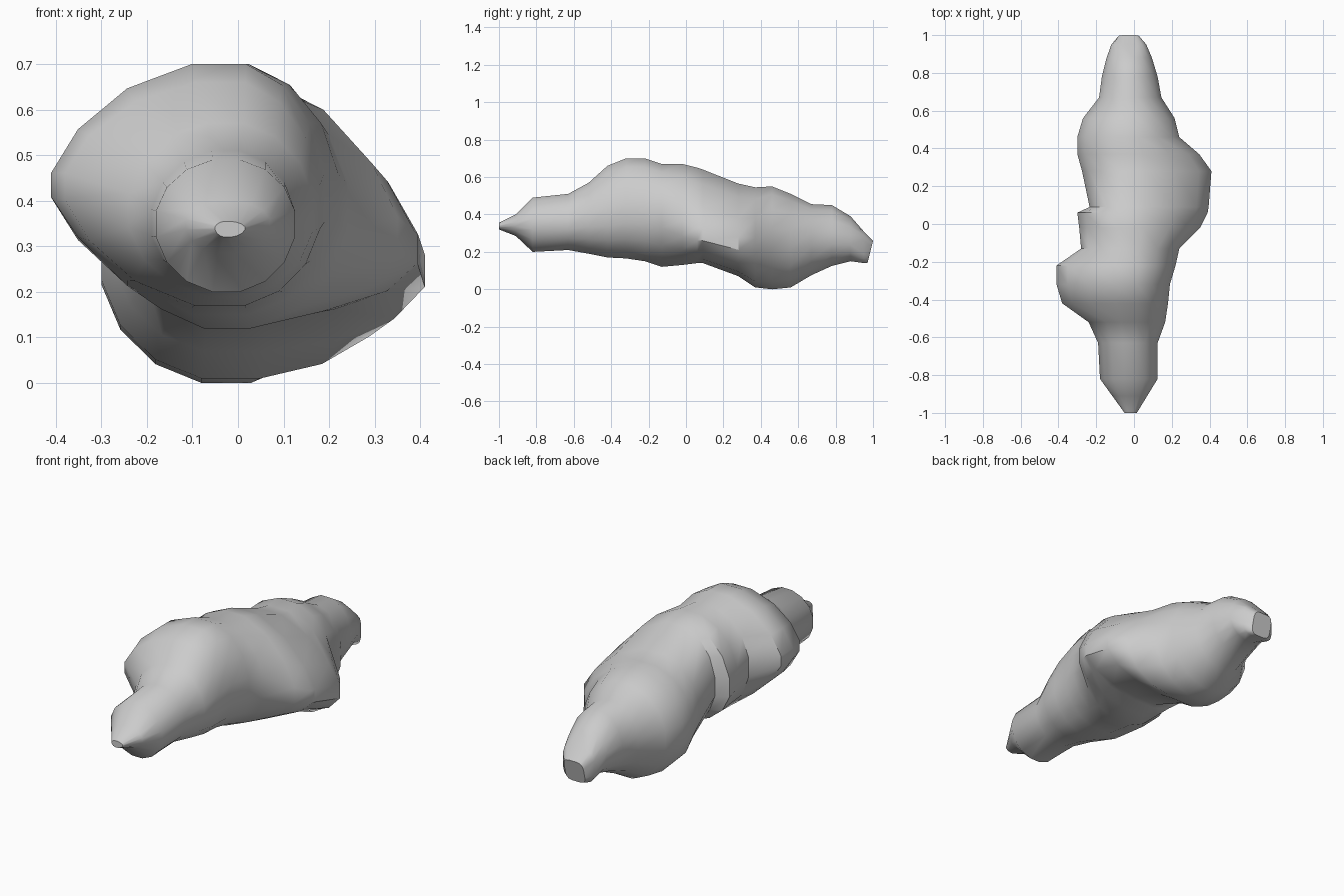
import bpy
import bmesh
from math import sin, cos, pi, radians

default = bpy.data.objects.get("Cube")
if default:
    bpy.data.objects.remove(default, do_unlink=True)

SIDES = 16
AXIS_X = -0.025

# Stations along the body:
# y, side extents (x min, x max), bottom, top, height of each side's widest point
stations = [
    (-1, -.05, .015, .32, .355, .34, .34),
    (-.91, -.115, .07, .285, .4, .35, .35),
    (-.82, -.18, .125, .2, .49, .35, .35),
    (-.63, -.19, .125, .21, .51, .35, .35),
    (-.52, -.24, .165, .19, .57, .38, .37),
    (-.42, -.38, .18, .17, .66, .43, .38),
    (-.32, -.41, .19, .165, .7, .43, .4),
    (-.22, -.41, .22, .15, .7, .43, .4),
    (-.13, -.28, .24, .12, .67, .4, .38),
    (-.02, -.29, .35, .13, .67, .38, .33),
    (.06, -.3, .39, .14, .65, .36, .3),
    (.09, -.235, .395, .14, .64, .36, .3),
    (.28, -.275, .41, .07, .565, .3, .26),
    (.37, -.3, .345, .01, .545, .28, .24),
    (.46, -.3, .24, 0, .55, .27, .27),
    (.56, -.27, .215, .01, .51, .27, .27),
    (.67, -.185, .145, .075, .455, .27, .27),
    (.78, -.17, .125, .125, .45, .27, .27),
    (.88, -.145, .095, .15, .39, .26, .26),
    (.95, -.12, .065, .14, .31, .23, .23),
    (1, -.085, .03, .14, .26, .2, .2),
]


def make_material(name, color):
    mat = bpy.data.materials.new(name)
    mat.use_nodes = True
    mat.diffuse_color = color
    mat.node_tree.nodes["Principled BSDF"].inputs["Base Color"].default_value = color
    return mat


def ring_points(station):
    """Lopsided oval: lobes slope from the back, and the -x lobe is undercut."""
    y, x_min, x_max, bottom, top, mid_neg, mid_pos = station
    fit = 1 / cos(pi / SIDES)
    boxy = 0.5 if y > 0.9 else 1
    neg_lobe = max(0, -x_min - 0.3)
    pos_lobe = max(0, x_max - 0.25)
    points = []
    for i in range(SIDES):
        angle = (i + 0.5) * 2 * pi / SIDES
        c, s = cos(angle) * fit, sin(angle) * fit
        edge, mid = (x_max, mid_pos) if c > 0 else (x_min, mid_neg)
        x = AXIS_X + abs(c) ** boxy * (edge - AXIS_X)
        if s > 0:
            power = 1 + (4 * pos_lobe if c > 0 else 3 * neg_lobe)
            z = mid + s ** (power * boxy) * (top - mid)
        else:
            power = 1 + 5 * neg_lobe if c < 0 else 1 - pos_lobe
            z = mid - abs(s) ** (power * boxy) * (mid - bottom)
        points.append((x, y, z))
    return points


# Body: one closed skin through all the stations
bm = bmesh.new()
rings = [[bm.verts.new(p) for p in ring_points(s)] for s in stations]
for a, b in zip(rings, rings[1:]):
    for i in range(SIDES):
        j = (i + 1) % SIDES
        bm.faces.new((a[i], a[j], b[j], b[i]))
bm.faces.new(rings[0])
bm.faces.new(rings[-1])

# Slanted blunt tail end, leaning in towards the bottom
tail_top = max(v.co.z for v in rings[-1])
for v in rings[-1]:
    v.co.y -= (tail_top - v.co.z) * 0.25

bmesh.ops.recalc_face_normals(bm, faces=bm.faces[:])
mesh = bpy.data.meshes.new("body")
bm.to_mesh(mesh)
bm.free()
body = bpy.data.objects.new("body", mesh)
bpy.context.collection.objects.link(body)
mesh.materials.append(make_material("stone_grey", (0.6, 0.6, 0.6, 1)))

bpy.ops.object.select_all(action="DESELECT")
body.select_set(True)
bpy.context.view_layer.objects.active = body
bpy.ops.object.shade_smooth_by_angle(angle=radians(40))
